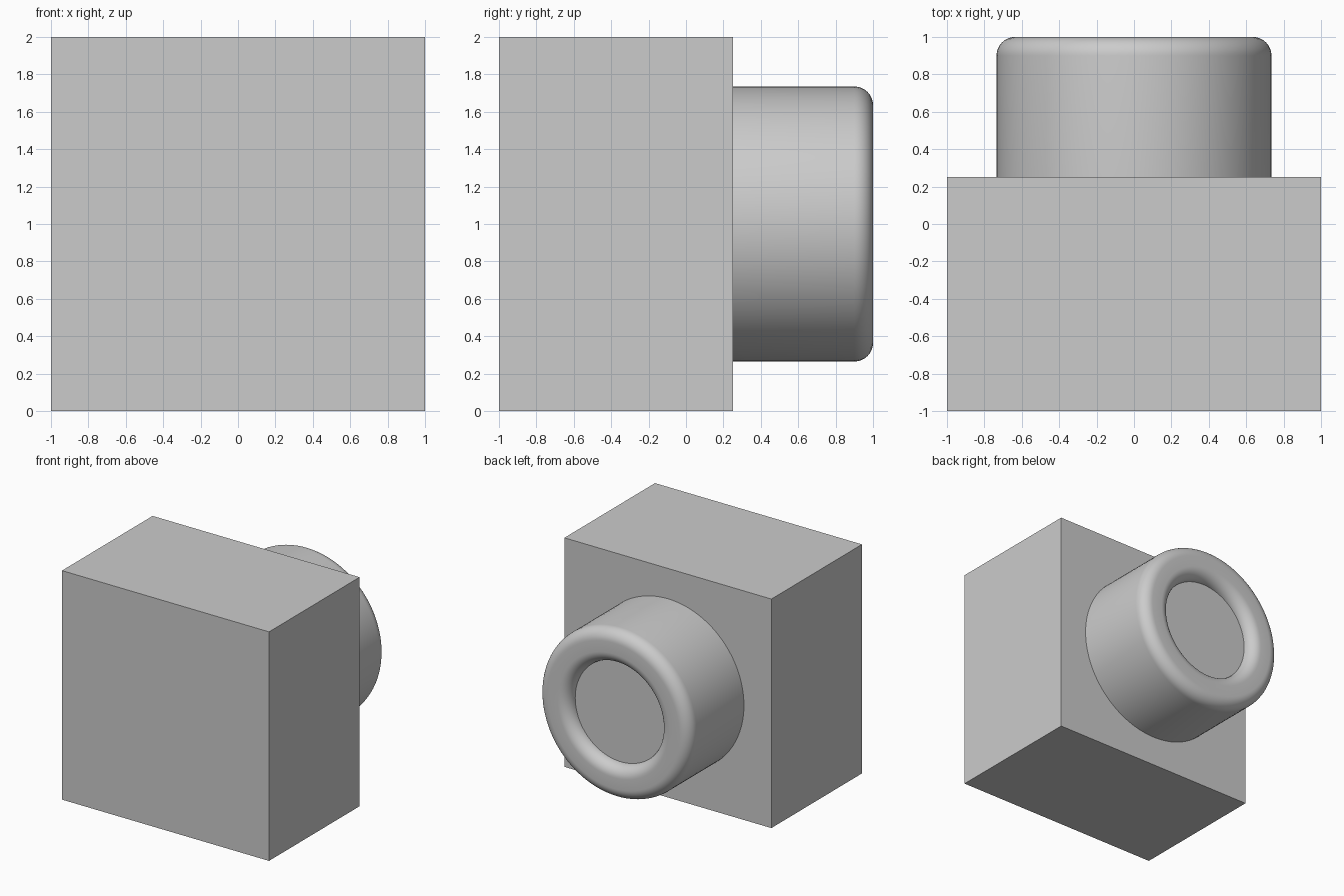
import bpy, bmesh, math
from mathutils import Vector, Matrix

if "Cube" in bpy.data.objects:
    bpy.data.objects.remove(bpy.data.objects["Cube"], do_unlink=True)

grey = bpy.data.materials.new("plain grey")
grey.use_nodes = True
colour = (0.6, 0.6, 0.6, 1)
grey.diffuse_color = colour
grey.node_tree.nodes["Principled BSDF"].inputs["Base Color"].default_value = colour


def make_object(name, bm):
    mesh = bpy.data.meshes.new(name)
    bmesh.ops.recalc_face_normals(bm, faces=bm.faces)
    bm.to_mesh(mesh)
    bm.free()
    mesh.materials.append(grey)
    obj = bpy.data.objects.new(name, mesh)
    bpy.context.collection.objects.link(obj)
    return obj


# Rectangular block
FACE_Y = 0.25
bm = bmesh.new()
bmesh.ops.create_cube(bm, size=1)
bmesh.ops.scale(bm, vec=(2, 1 + FACE_Y, 2), verts=bm.verts)
bmesh.ops.translate(bm, vec=(0, (FACE_Y - 1) / 2, 1), verts=bm.verts)
make_object("block", bm)

# Round boss: lathed profile with a rounded rim and a shallow recess
OUTER, INNER, FILLET, END_Y = 0.735, 0.44, 0.1, 1.0


def arc(centre_r, start, end, steps=10):
    for i in range(steps + 1):
        a = math.radians(start + (end - start) * i / steps)
        yield (centre_r + FILLET * math.cos(a), END_Y - FILLET + FILLET * math.sin(a))


profile = [(OUTER, FACE_Y), *arc(OUTER - FILLET, 0, 90),
           *arc(INNER + FILLET, 90, 180), (0, END_Y - FILLET)]
bm = bmesh.new()
verts = [bm.verts.new((r, y, 1)) for r, y in profile]
edges = [bm.edges.new(pair) for pair in zip(verts, verts[1:])]
bmesh.ops.spin(bm, geom=verts + edges, cent=(0, 0, 1), axis=(0, 1, 0),
               angle=math.tau, steps=96, use_merge=True)
bmesh.ops.remove_doubles(bm, verts=bm.verts, dist=0.0001)
boss = make_object("round_boss", bm)

bpy.ops.object.select_all(action="DESELECT")
boss.select_set(True)
bpy.context.view_layer.objects.active = boss
bpy.ops.object.shade_smooth_by_angle(angle=math.radians(35))
